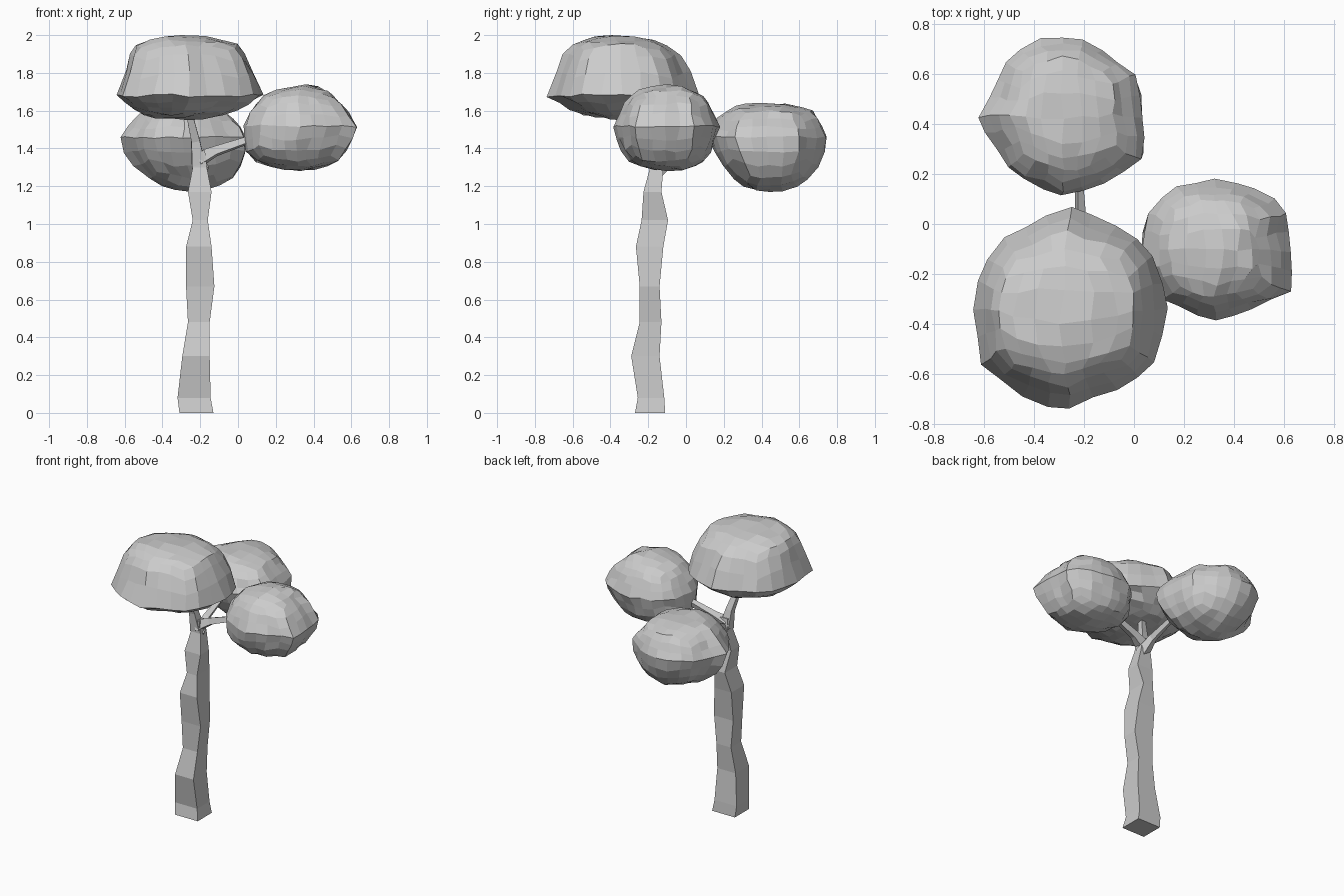
import bpy, bmesh, math, random
from mathutils import Vector

random.seed(4)


def finish(bm, name):
    bmesh.ops.recalc_face_normals(bm, faces=bm.faces[:])
    mesh = bpy.data.meshes.new(name)
    bm.to_mesh(mesh)
    bm.free()
    bpy.context.collection.objects.link(bpy.data.objects.new(name, mesh))


def loft(rings, name):
    """Skin a stack of four-point rings and cap both ends."""
    bm = bmesh.new()
    rows = [[bm.verts.new(p) for p in ring] for ring in rings]
    for a, b in zip(rows, rows[1:]):
        for i in range(4):
            j = (i + 1) % 4
            bm.faces.new((a[i], a[j], b[j], b[i]))
    bm.faces.new(rows[0])
    bm.faces.new(rows[-1])
    finish(bm, name)


def branch(name, points, widths):
    rings = []
    along = (Vector(points[-1]) - Vector(points[0])).normalized()
    side = along.cross(Vector((0.3, 0.3, 1)) if abs(along.z) < 0.8 else Vector((0, 1, 0))).normalized()
    up = along.cross(side)
    for p, w in zip(points, widths):
        rings.append([Vector(p) + (side * s + up * t) * w / 2
                      for s, t in ((-1, -1), (1, -1), (1, 1), (-1, 1))])
    loft(rings, name)


def crown(name, outline, rows):
    """Cube-sphere fitted to a plan outline and rows of z, x min/max, y min/max."""
    xs, ys = zip(*outline)
    cx, cy = (min(xs) + max(xs)) / 2, (min(ys) + max(ys)) / 2
    hx, hy = (max(xs) - min(xs)) / 2, (max(ys) - min(ys)) / 2
    plan = sorted((math.atan2((y - cy) / hy, (x - cx) / hx), (x - cx) / hx, (y - cy) / hy)
                  for x, y in outline)
    first, last = plan[0], plan[-1]
    plan = ([(last[0] - math.tau, last[1], last[2])] + plan
            + [(first[0] + math.tau, first[1], first[2])])
    bm = bmesh.new()
    bmesh.ops.create_cube(bm, size=2)
    bmesh.ops.subdivide_edges(bm, edges=bm.edges[:], cuts=5, use_grid_fill=True)
    for v in bm.verts:
        d = Vector([math.tan(c * math.pi / 4) for c in v.co]).normalized()
        ang = math.atan2(d.y, d.x)
        t = math.acos(max(-1, min(1, d.z))) / math.pi * (len(rows) - 1)
        i = min(int(t), len(rows) - 2)
        z, x0, x1, y0, y1 = (a + (b - a) * (t - i) for a, b in zip(rows[i], rows[i + 1]))
        for p, q in zip(plan, plan[1:]):
            if p[0] <= ang <= q[0]:
                f = (ang - p[0]) / max(q[0] - p[0], 1e-6)
                px, py = p[1] + (q[1] - p[1]) * f, p[2] + (q[2] - p[2]) * f
                break
        v.co = ((x0 + x1) / 2 + px * (x1 - x0) / 2,
                (y0 + y1) / 2 + py * (y1 - y0) / 2, z)
        if 0.1 < t < len(rows) - 1.1:
            v.co += Vector([random.uniform(-0.008, 0.008) for _ in range(3)])
    finish(bm, name)


# Gnarled square trunk: z, x min, x max, y min, y max
trunk = [
    (0.00, -0.31, -0.13, -0.27, -0.11), (0.08, -0.32, -0.145, -0.255, -0.115),
    (0.30, -0.295, -0.15, -0.29, -0.14), (0.48, -0.265, -0.15, -0.245, -0.13),
    (0.67, -0.275, -0.125, -0.245, -0.14), (0.88, -0.275, -0.14, -0.265, -0.12),
    (1.02, -0.24, -0.16, -0.235, -0.095), (1.17, -0.265, -0.14, -0.225, -0.13),
    (1.30, -0.24, -0.165, -0.19, -0.12), (1.39, -0.235, -0.175, -0.19, -0.135),
]
loft([[(x0, y0, z), (x1, y0, z), (x1, y1, z), (x0, y1, z)]
      for z, x0, x1, y0, y1 in trunk], "trunk")

# Thin branches reaching into each crown
branch("front_branch", [(-0.21, -0.16, 1.32), (-0.225, -0.18, 1.44), (-0.28, -0.26, 1.68)],
       (0.07, 0.045, 0.025))
branch("back_branch", [(-0.2, -0.16, 1.28), (-0.21, -0.06, 1.36), (-0.22, 0.2, 1.45)],
       (0.07, 0.04, 0.022))
branch("right_branch", [(-0.21, -0.16, 1.34), (-0.12, -0.14, 1.385), (0.1, -0.12, 1.46)],
       (0.07, 0.045, 0.03))

# Broad domed crown at the front
crown("front_crown",
      [(-0.64, -0.36), (-0.62, -0.2), (-0.54, -0.07), (-0.29, 0.07), (-0.22, 0.06),
       (0.06, -0.08), (0.11, -0.2), (0.13, -0.33), (0.11, -0.49), (0.07, -0.6),
       (-0.29, -0.75), (-0.45, -0.68), (-0.6, -0.58)],
      [(2.0, -0.3, -0.3, -0.4, -0.4), (1.985, -0.45, -0.1, -0.54, -0.2),
       (1.95, -0.54, 0.0, -0.61, -0.09), (1.87, -0.58, 0.06, -0.68, 0.0),
       (1.68, -0.64, 0.13, -0.75, 0.07), (1.62, -0.57, 0.03, -0.65, 0.0),
       (1.58, -0.51, -0.07, -0.56, -0.1), (1.56, -0.4, -0.15, -0.45, -0.2),
       (1.55, -0.27, -0.27, -0.34, -0.34)])

# Rounded crown at the back
crown("back_crown",
      [(-0.63, 0.43), (-0.57, 0.51), (-0.5, 0.67), (-0.38, 0.74), (-0.31, 0.76),
       (-0.18, 0.74), (0.0, 0.61), (0.03, 0.5), (0.05, 0.27), (-0.14, 0.14),
       (-0.29, 0.11), (-0.49, 0.2)],
      [(1.64, -0.28, -0.28, 0.42, 0.42), (1.63, -0.41, -0.17, 0.28, 0.58),
       (1.6, -0.5, -0.07, 0.21, 0.67), (1.54, -0.57, -0.01, 0.15, 0.72),
       (1.46, -0.63, 0.05, 0.11, 0.755), (1.34, -0.59, 0.045, 0.17, 0.73),
       (1.24, -0.47, -0.03, 0.25, 0.65), (1.185, -0.37, -0.14, 0.34, 0.55),
       (1.17, -0.25, -0.25, 0.44, 0.44)])

# Rounded crown at the right
crown("right_crown",
      [(0.02, -0.06), (0.07, 0.07), (0.15, 0.14), (0.3, 0.18), (0.47, 0.15),
       (0.61, 0.06), (0.6, 0.0), (0.63, -0.11), (0.62, -0.27), (0.48, -0.34),
       (0.3, -0.39), (0.13, -0.31), (0.04, -0.2)],
      [(1.74, 0.36, 0.36, -0.1, -0.1), (1.72, 0.24, 0.45, -0.22, 0.02),
       (1.68, 0.14, 0.5, -0.3, 0.1), (1.62, 0.07, 0.57, -0.35, 0.14),
       (1.52, 0.025, 0.635, -0.39, 0.18), (1.41, 0.02, 0.59, -0.37, 0.15),
       (1.33, 0.09, 0.53, -0.31, 0.1), (1.295, 0.2, 0.45, -0.22, 0.03),
       (1.28, 0.33, 0.33, -0.1, -0.1)])
